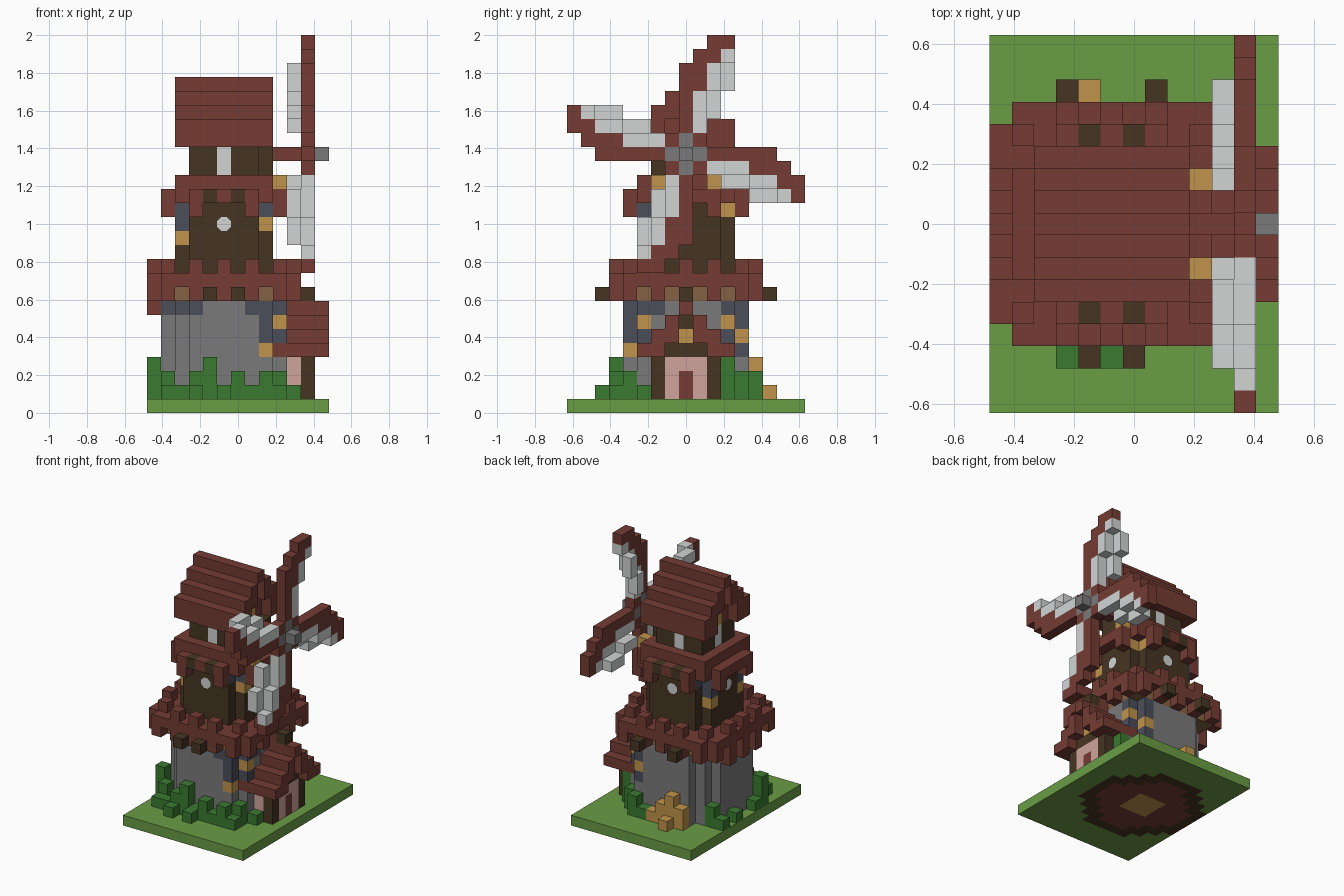
import bpy, bmesh, math
from mathutils import Matrix, Vector

cube = bpy.data.objects.get("Cube")
if cube:
    bpy.data.objects.remove(cube)

V = 2 / 27          # size of one block
PALETTE = {
    "grass": "6a9c45", "leaf": "3a7a30", "red_wood": "753c34", "dark_wood": "453522",
    "ochre": "c0944c", "stone": "7a7a7a", "slate": "4b4e5a", "canvas": "d2d5d5",
    "plaster": "d0a49e", "brown": "846142",
}


def linear(c):
    return c / 12.92 if c <= 0.04045 else ((c + 0.055) / 1.055) ** 2.4


MATS = {}
for name, code in PALETTE.items():
    rgb = [linear(c / 255) for c in bytes.fromhex(code)] + [1]
    mat = bpy.data.materials.new(name)
    mat.use_nodes = True
    mat.diffuse_color = rgb
    mat.node_tree.nodes["Principled BSDF"].inputs["Base Color"].default_value = rgb
    MATS[name] = mat

blocks = {}         # (a, b, k) measured from the tower axis -> (part, colour)


def put(part, colour, a, b, k):
    blocks[a, b, k] = (part, colour)


def span(r):
    return range(r[0], r[1] + 1) if isinstance(r, tuple) else (r,)


def box(part, colour, a, b, k, keep=lambda a, b: True):
    for x in span(a):
        for y in span(b):
            if keep(x, y):
                for z in span(k):
                    put(part, colour, x, y, z)


def around(part, colour, radius, offsets, k, sides="FBLR"):
    """Blocks at a distance from the axis on the chosen sides."""
    for o in offsets:
        spots = {"F": (o, -radius), "B": (o, radius), "L": (-radius, o), "R": (radius, o)}
        for s in sides:
            put(part, colour, *spots[s], k)


def gable_roof(part, a, ridge, rows, wall, wall_colour):
    """Stepped shell of red blocks, upright at the eaves, with an inset gable wall."""
    for s in range(rows):
        r = min(s, 3)
        box(part + "_gable", wall_colour, wall, (-r, r), ridge - s)
        for b in (r, max(r - 1, min(r, 1))):
            box(part, "red_wood", a, b, ridge - s)
            box(part, "red_wood", a, -b, ridge - s)


# Ground slab
box("ground", "grass", (-5, 7), (-8, 8), 0)


# Round stone tower base with patched buttress corners beside the porch
def footprint(a, b):
    return a * a + b * b <= (25 if a > 0 else 20)


box("tower_base", "stone", (-4, 4), (-4, 4), (1, 7), footprint)
box("tower_base", "slate", (3, 4), (-4, 4), (4, 7),
    lambda a, b: abs(b) >= 3 and footprint(a, b))
box("tower_base", "slate", (-4, 4), (-4, -2), 7,
    lambda a, b: abs(a) >= 2 and footprint(a, b))
for spot in ((3, -4, 4), (4, -3, 6), (3, 4, 5), (4, 3, 6)):
    put("tower_base", "ochre", *spot)

# Balcony: brackets, floor, parapet and merlons
box("balcony", "brown", (-4, 4), (-4, 4), 8)
around("balcony", "red_wood", 5, (-4, -2, 0, 2, 4), 8)
around("balcony", "red_wood", 5, (-2, 0, 2), 7, "L")
box("balcony", "red_wood", (-5, 5), (-5, 5), 9, lambda a, b: abs(a) + abs(b) < 10)
around("balcony", "red_wood", 5, (-2, 0, 2), 10)
around("balcony", "red_wood", 4, (-4, 4), 10)
around("balcony_beams", "dark_wood", 6, (-1, 1), 8, "F")
around("balcony_beams", "dark_wood", 6, (-2, 2), 8, "B")
around("balcony_beams", "dark_wood", 6, (0,), 8, "R")

# Timber middle storey with coloured corner blocks
box("middle_storey", "dark_wood", (-3, 3), (-3, 3), (10, 14), lambda a, b: abs(a) + abs(b) < 6)
for a in (-3, 3):
    for b in (-2, 2):
        top = "ochre" if a > 0 and b > 0 else "slate"
        put("corner_blocks", top, a, b, 14)
        put("corner_blocks", top, a * 2 // 3, b * 3 // 2, 14)
        if top == "slate":
            put("corner_blocks", "slate" if a < 0 else "ochre", a, b, 13)
            put("corner_blocks", "ochre" if a < 0 else "dark_wood", a, b, 12)

# Terrace and the eaves around it
box("terrace", "red_wood", (-3, 3), (-3, 3), (15, 16))
around("eaves", "red_wood", 4, range(-2, 3), 15)
around("eaves", "dark_wood", 4, (-1, 1), 15, "FB")
around("eaves", "red_wood", 4, (-2, 2), 14)
around("lamps", "ochre", 4, (-2, 2), 16, "R")

# Top room, windows and roof
box("top_room", "dark_wood", (-2, 2), (-2, 2), (17, 18))
box("top_room", "dark_wood", 3, (-1, 1), (17, 18))
for k in (17, 18):
    around("top_windows", "canvas", 2, (0,), k, "FBL")
gable_roof("main_roof", (-3, 3), 23, 5, (-2, 2), "red_wood")
box("main_roof_gable", "ochre", (-2, 2), 0, 19)

# Porch with door and gabled roof
box("porch", "plaster", (4, 6), (-2, 2), (1, 3))
box("porch_posts", "dark_wood", 6, -2, (1, 3))
box("porch_posts", "dark_wood", 6, 2, (1, 3))
box("porch_door", "red_wood", 6, 0, (1, 2))
gable_roof("porch_roof", (5, 7), 7, 4, (4, 6), "dark_wood")
put("porch_roof_gable", "ochre", 6, 0, 5)
put("porch_roof", "red_wood", 4, -3, 4)
put("porch_roof", "red_wood", 4, 3, 4)

# Wheel: shaft, hub and four turned sails with pitched cloth
box("shaft", "red_wood", (4, 5), 0, 18)
box("hub", "stone", (6, 7), 0, 18)
for turn in range(4):
    def sail(part, colour, a, u, w):
        for n in span(u):
            b, k = n, -w
            for _ in range(turn):
                b, k = -k, b
            put(part, colour, a, b, 18 + k)
    sail("hub", "stone", 6, 1, 0)
    for u, w in ((1, 1), ((2, 6), 0), ((5, 7), 1), ((7, 8), 2), (8, 3)):
        sail("sail_spars", "red_wood", 6, u, w)
    for u, w in (((2, 4), 1), ((5, 6), 2), (7, 3)):
        sail("sail_cloth", "canvas", 6, u, w)
    for u, w in (((3, 4), 2), ((5, 6), 3)):
        sail("sail_cloth", "canvas", 5, u, w)


# Bushes and hay, as columns standing on the grass
def column(part, colour, a, b, height):
    for k in range(1, height + 1):
        if (a, b, k) not in blocks:
            put(part, colour, a, b, k)


for a, height in zip(range(-4, 5), (1, 1, 2, 3, 1, 2, 1, 2, 1)):
    column("bushes", "leaf", a, -5, height)
for a in (-2, 0):
    column("bushes", "leaf", a, -6, 1)
for a, b, height in ((-5, -3, 3), (-5, -2, 1), (-4, -4, 2), (-5, 1, 1), (-5, 3, 1),
                     (-4, 3, 2), (4, -4, 2), (5, -3, 1), (4, 4, 2), (3, 5, 2),
                     (2, 5, 1), (5, 3, 3)):
    column("bushes", "leaf", a, b, height)
for a, b, height in ((-1, 5, 3), (-2, 5, 2), (0, 5, 2), (-1, 6, 1), (1, 5, 1)):
    column("hay", "ochre", a, b, height)


# Round foundation patch painted on the underside of the ground
def underside(a, b):
    d = a * a + b * b
    return "ochre" if d < 3 else "red_wood" if d < 18 else "dark_wood" if d < 30 else "grass"


# Turn blocks into one mesh per part, leaving out buried faces
def finish(name, bm, colours):
    mesh = bpy.data.meshes.new(name)
    bm.to_mesh(mesh)
    bm.free()
    for c in colours:
        mesh.materials.append(MATS[c])
    bpy.context.collection.objects.link(bpy.data.objects.new(name, mesh))


SIDES = [Vector(s * (i == n) for i in range(3)) for n in range(3) for s in (-1, 1)]
for part in dict.fromkeys(p for p, _ in blocks.values()):
    cells = {c: col for c, (p, col) in blocks.items() if p == part}
    colours = []
    bm = bmesh.new()
    for cell, colour in cells.items():
        centre = Vector(cell) + Vector((-1, 0, 0.5))
        for n in SIDES:
            if tuple(int(c + d) for c, d in zip(cell, n)) in blocks:
                continue
            t = Vector((n.y, n.z, n.x))
            s = n.cross(t)
            ring = (t + s, s - t, -t - s, t - s)
            face = bm.faces.new([bm.verts.new((centre + (n + r) / 2) * V) for r in ring])
            paint = underside(*cell[:2]) if cell[2] == 0 and n.z < 0 else colour
            if paint not in colours:
                colours.append(paint)
            face.material_index = colours.index(paint)
    bmesh.ops.remove_doubles(bm, verts=bm.verts, dist=V / 100)
    finish(part, bm, colours)

# Eight-sided windows on the middle storey
bm = bmesh.new()
for side in range(4):
    place = (Matrix.Translation((-V, 0, 13.5 * V)) @ Matrix.Rotation(side * math.pi / 2, 4, "Z")
             @ Matrix.Translation((0, -3.5 * V - 0.004, 0)) @ Matrix.Rotation(math.pi / 2, 4, "X")
             @ Matrix.Rotation(math.pi / 8, 4, "Z"))
    bmesh.ops.create_circle(bm, cap_ends=True, segments=8, radius=0.54 * V, matrix=place)
finish("round_windows", bm, ["canvas"])
